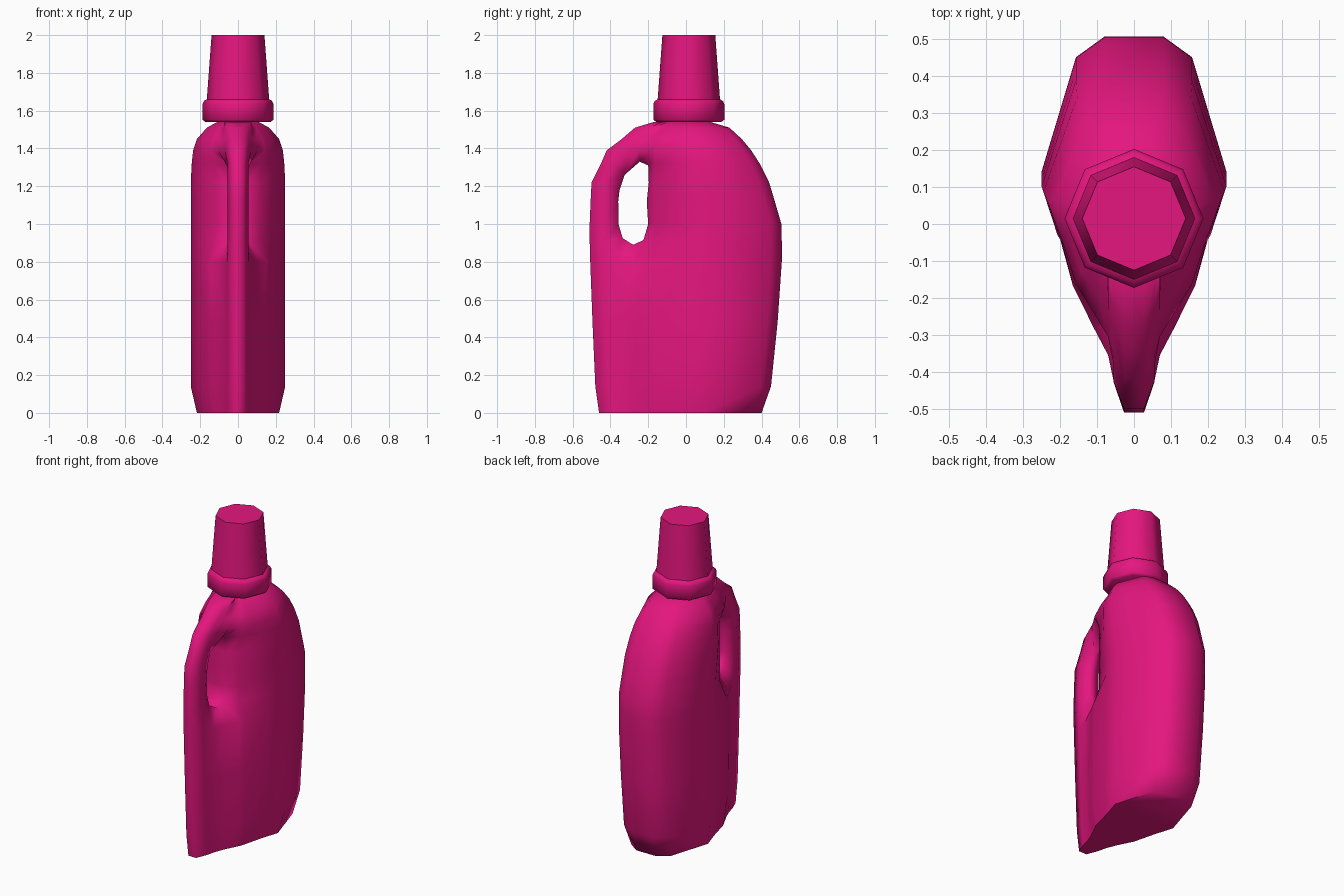
import bpy, bmesh, math

if "Cube" in bpy.data.objects:
    bpy.data.objects.remove(bpy.data.objects["Cube"])

pink = bpy.data.materials.new("pink_plastic")
pink.diffuse_color = (0.78, 0.008, 0.21, 1)
pink.use_nodes = True
pink.node_tree.nodes["Principled BSDF"].inputs["Base Color"].default_value = pink.diffuse_color


def finish(bm, name, angle):
    bmesh.ops.recalc_face_normals(bm, faces=bm.faces)
    mesh = bpy.data.meshes.new(name)
    bm.to_mesh(mesh)
    bm.free()
    ob = bpy.data.objects.new(name, mesh)
    bpy.context.collection.objects.link(ob)
    mesh.materials.append(pink)
    bpy.ops.object.select_all(action='DESELECT')
    ob.select_set(True)
    bpy.context.view_layer.objects.active = ob
    bpy.ops.object.shade_smooth_by_angle(angle=math.radians(angle))
    return ob


# Bottle: side outline as rows of (z, back y, front y, width scale)
rows = [(0.0, -.46, .40, .87), (.14, -.48, .45, 1), (.48, -.495, .485, 1),
        (.80, -.507, .507, 1), (.91, -.51, .507, 1), (1.0, -.51, .505, 1),
        (1.12, -.505, .47, 1), (1.22, -.50, .44, 1), (1.32, -.45, .39, .98),
        (1.39, -.42, .345, .95), (1.45, -.34, .295, .87),
        (1.51, -.27, .23, .66), (1.54, -.17, .13, .44)]
# Plan outline: position from back to front, half width
cols = [(0, .027), (.08, .055), (.15, .07), (.225, .11), (.305, .15),
        (.335, .165), (.5, .207), (.64, .25), (.945, .157), (1, .08)]
R0, R1, C0, C1 = 4, 8, 2, 4      # grid window of the handle opening
# Opening corners moved to round it: (row, col): (y, z)
rounded = {(4, 2): (-.335, .925), (4, 3): (-.28, .89), (4, 4): (-.225, .915),
           (8, 2): (-.325, 1.26), (8, 3): (-.245, 1.33), (8, 4): (-.2, 1.31),
           (7, 2): (-.352, 1.18), (7, 4): (-.197, 1.22)}

bm = bmesh.new()
sides = {1: [], -1: []}
for r, (z, yb, yf, sx) in enumerate(rows):
    for s in sides:
        line = []
        for c, (t, w) in enumerate(cols):
            x = w * (sx if c > 2 else 1)
            y, zz = rounded.get((r, c), (yb + (yf - yb) * t, z))
            if R0 <= r <= R1:
                if c == 2:
                    x = .032
                elif c in (3, 4):
                    x = .05
                elif c == 5:
                    x = .125
                    y = max(y, -.165)
            line.append(bm.verts.new((s * x, y, zz)))
        sides[s].append(line)

# Side skins, leaving the handle opening free
nr, nc = len(rows), len(cols)
for g in sides.values():
    for r in range(nr - 1):
        for c in range(nc - 1):
            if not (R0 <= r < R1 and C0 <= c < C1):
                bm.faces.new((g[r][c], g[r][c + 1], g[r + 1][c + 1], g[r + 1][c]))


# Faces spanning left to right: front, back, top, bottom and opening walls
def bridge(a, b):
    p, q = sides[1], sides[-1]
    bm.faces.new((p[a[0]][a[1]], p[b[0]][b[1]], q[b[0]][b[1]], q[a[0]][a[1]]))


for r in range(nr - 1):
    for c in [0, nc - 1] + ([C0, C1] if R0 <= r < R1 else []):
        bridge((r, c), (r + 1, c))
for c in range(nc - 1):
    for r in [0, nr - 1] + ([R0, R1] if C0 <= c < C1 else []):
        bridge((r, c), (r, c + 1))
finish(bm, "bottle", 75)

# Cap: eight-sided turned profile with a collar
profile = [(.172, 1.54), (.188, 1.552), (.188, 1.635), (.18, 1.652),
           (.165, 1.66), (.14, 2.0)]
bm = bmesh.new()
rings = [[bm.verts.new((rad * math.cos(i * math.pi / 4),
                        .015 + rad * math.sin(i * math.pi / 4), z))
          for i in range(8)] for rad, z in profile]
for a, b in zip(rings, rings[1:]):
    for i in range(8):
        j = (i + 1) % 8
        bm.faces.new((a[i], a[j], b[j], b[i]))
bm.faces.new(rings[0])
bm.faces.new(rings[-1])
finish(bm, "cap", 55)
